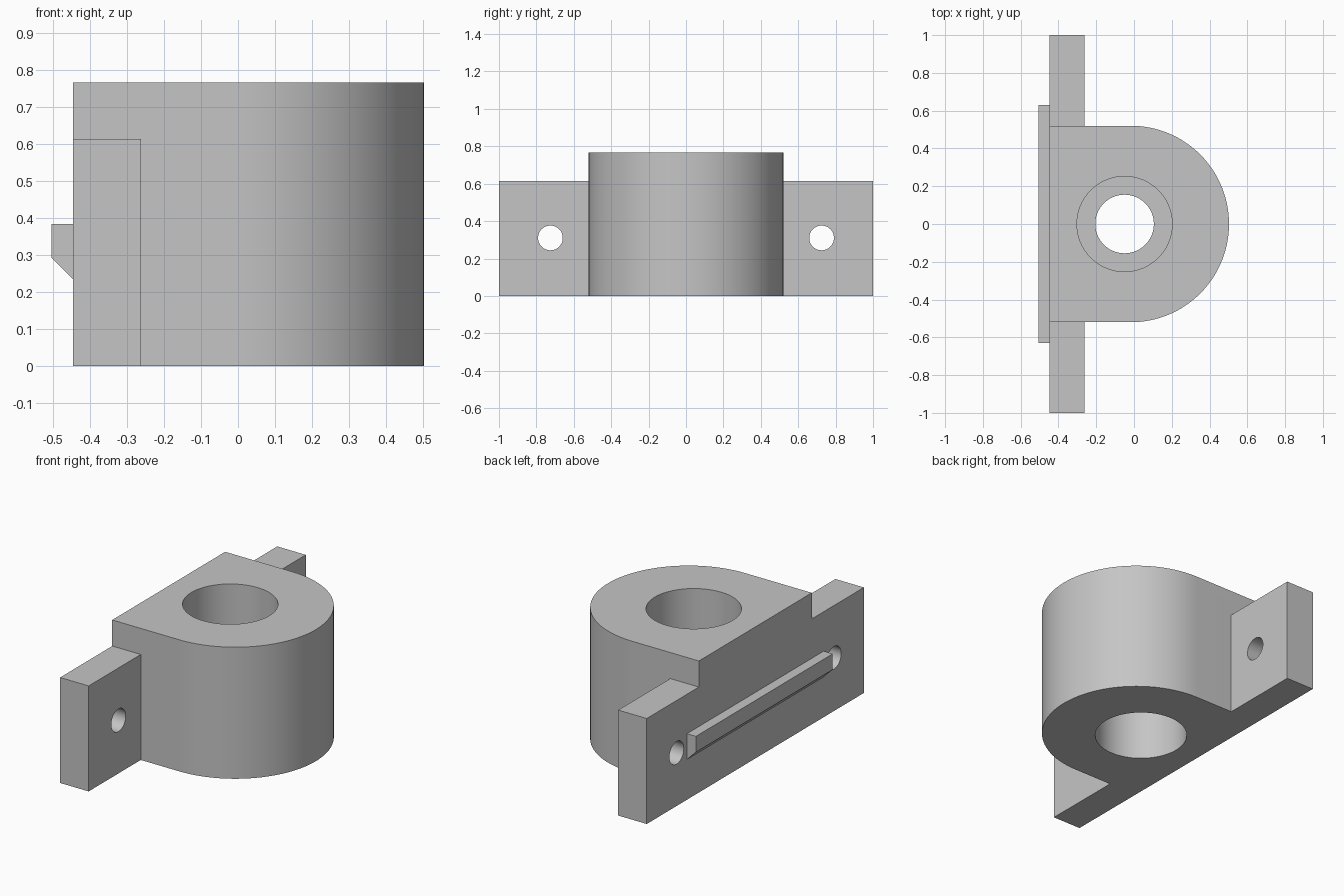
import bpy, bmesh
from math import pi, sin, cos, radians
from mathutils import Matrix

cube = bpy.data.objects.get("Cube")
if cube:
    bpy.data.objects.remove(cube, do_unlink=True)

grey = bpy.data.materials.new("plain grey")
grey.use_nodes = True
colour = (0.56, 0.56, 0.56, 1)
grey.diffuse_color = colour
grey.node_tree.nodes["Principled BSDF"].inputs["Base Color"].default_value = colour

BACK, HEIGHT = -0.447, 0.767


def finish(name, bm):
    bmesh.ops.recalc_face_normals(bm, faces=bm.faces)
    mesh = bpy.data.meshes.new(name)
    bm.to_mesh(mesh)
    bm.free()
    mesh.materials.append(grey)
    obj = bpy.data.objects.new(name, mesh)
    bpy.context.collection.objects.link(obj)
    return obj


def prism(name, points, offset):
    """Extrude a closed outline along an offset vector."""
    bm = bmesh.new()
    face = bm.faces.new([bm.verts.new(p) for p in points])
    new = bmesh.ops.extrude_face_region(bm, geom=[face])["geom"]
    verts = [v for v in new if isinstance(v, bmesh.types.BMVert)]
    bmesh.ops.translate(bm, verts=verts, vec=offset)
    return finish(name, bm)


def cylinder(name, radius, depth, centre, axis="Z"):
    bm = bmesh.new()
    turn = Matrix.Rotation(pi / 2, 4, "Y") if axis == "X" else Matrix()
    bmesh.ops.create_cone(bm, cap_ends=True, segments=96, radius1=radius, radius2=radius,
                          depth=depth, matrix=Matrix.Translation(centre) @ turn)
    return finish(name, bm)


def combine(target, tool, operation):
    """Apply a boolean, then drop the tool object."""
    mod = target.modifiers.new(operation, "BOOLEAN")
    mod.operation, mod.solver, mod.object = operation, "EXACT", tool
    bpy.context.view_layer.objects.active = target
    bpy.ops.object.modifier_apply(modifier=mod.name)
    bpy.data.objects.remove(tool, do_unlink=True)


# Housing: flat back, straight sides and a half-round nose
R, CX = 0.52, -0.017
arc = [(CX + R * cos(radians(a)), R * sin(radians(a)), 0) for a in range(-90, 91, 2)]
mount = prism("bearing_mount", [(BACK, -R, 0)] + arc + [(BACK, R, 0)], (0, 0, HEIGHT))

# Mounting plate with a wing on each side
front = -0.263
plate = prism("mounting_plate", [(BACK, -1, 0), (front, -1, 0), (front, 1, 0), (BACK, 1, 0)],
              (0, 0, 0.615))
combine(mount, plate, "UNION")

# Locating rib on the back, bevelled underneath
rib = prism("locating_rib", [(BACK + 0.05, -0.63, 0.235), (BACK, -0.63, 0.235),
                             (-0.505, -0.63, 0.293), (-0.505, -0.63, 0.385),
                             (BACK + 0.05, -0.63, 0.385)], (0, 1.26, 0))
combine(mount, rib, "UNION")

# Through bore, and wider seats from both ends that leave a lip halfway
BORE_X, LIP = -0.05, 0.1
combine(mount, cylinder("bore", 0.155, 2, (BORE_X, 0, HEIGHT / 2)), "DIFFERENCE")
for side in (-1, 1):
    seat_z = HEIGHT / 2 + side * (0.5 + LIP / 2)
    combine(mount, cylinder("bearing_seat", 0.252, 1, (BORE_X, 0, seat_z)), "DIFFERENCE")
    # Screw hole in each wing
    combine(mount, cylinder("screw_hole", 0.066, 0.6, (-0.35, side * 0.725, 0.31), "X"),
            "DIFFERENCE")

bpy.ops.object.select_all(action="DESELECT")
mount.select_set(True)
bpy.context.view_layer.objects.active = mount
bpy.ops.object.shade_smooth_by_angle(angle=radians(30))
